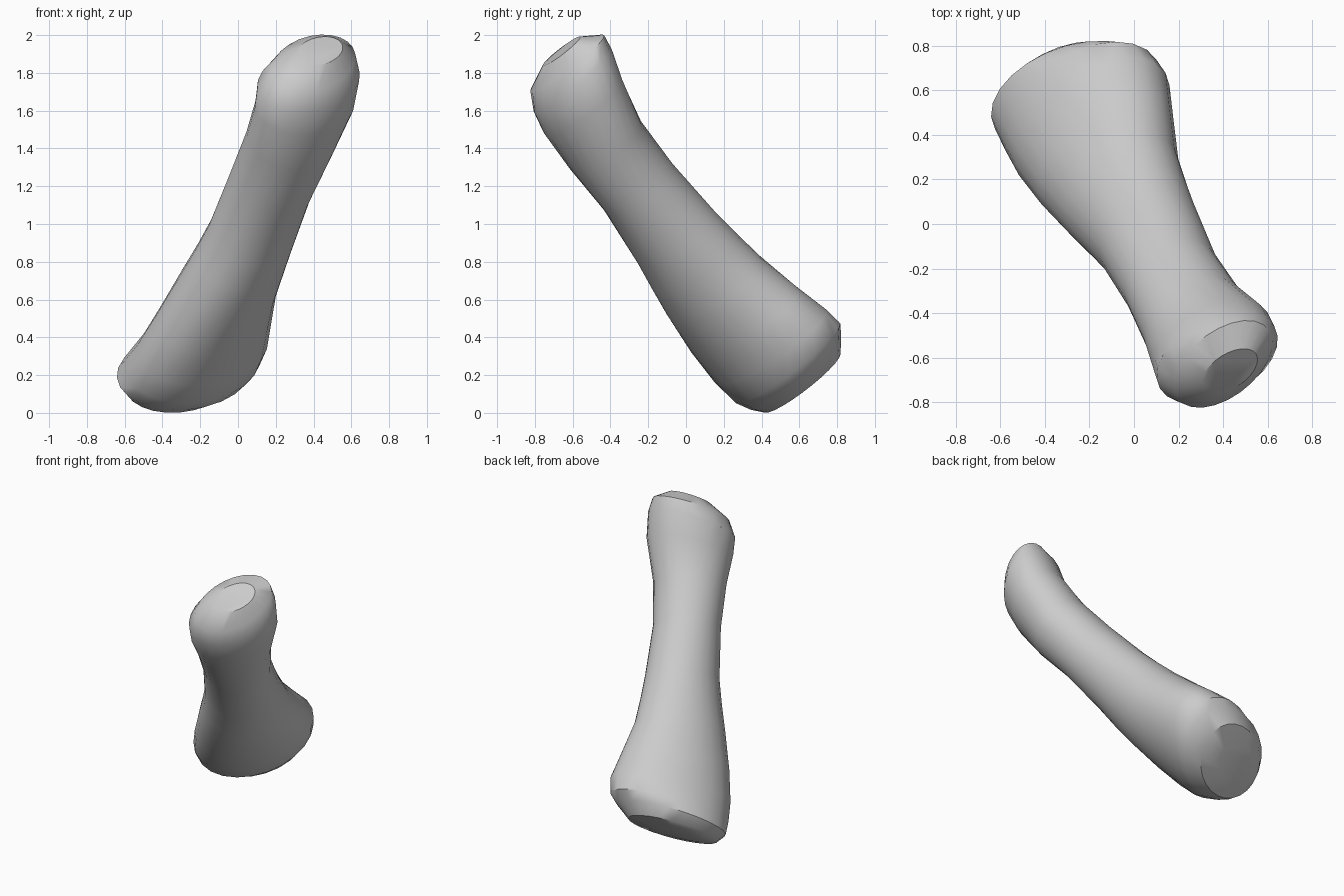
import bpy
import bmesh
import math
from mathutils import Vector

default_cube = bpy.data.objects.get("Cube")
if default_cube:
    bpy.data.objects.remove(default_cube, do_unlink=True)

SIDES = 24

# Frame of the slanted shaft: along its length, across it, and towards its upper back
along = Vector((0.334, -0.557, 0.76)).normalized()
across = Vector((0.857, 0.514, 0)).normalized()
upward = along.cross(across).normalized()
middle = Vector((0, 0, 0.995))

# Cross-sections: station, centre across, centre upward,
# half width, skew, half height, lengthwise tilt of the ring
SECTIONS = [
    # broad slanting base
    (-1.115, 0.0, 0.0, 0.17, 0.0, 0.12, 0.04),
    (-1.085, 0.04, -0.015, 0.3, 0.03, 0.225, 0.06),
    (-1.01, 0.055, -0.015, 0.37, 0.02, 0.285, 0.09),
    (-0.93, 0.07, -0.03, 0.395, 0.06, 0.302, 0.07),
    (-0.8, 0.07, -0.052, 0.4, 0.08, 0.285, 0.05),
    # narrowing shaft
    (-0.6, 0.05, -0.075, 0.36, 0.075, 0.272, 0.02),
    (-0.35, 0.03, -0.093, 0.3, 0.055, 0.258, 0.0),
    (-0.17, 0.03, -0.1, 0.27, 0.04, 0.245, 0.0),
    (0.0, 0.03, -0.102, 0.247, 0.025, 0.232, 0.0),
    (0.35, 0.015, -0.1, 0.227, 0.0, 0.218, 0.0),
    (0.65, 0.01, -0.108, 0.245, 0.005, 0.22, 0.0),
    # rounded head
    (0.9, 0.02, -0.084, 0.29, 0.035, 0.222, 0.04),
    (1.04, 0.012, -0.04, 0.292, 0.045, 0.232, 0.07),
    (1.135, 0.02, -0.01, 0.255, 0.07, 0.195, 0.05),
    (1.21, 0.03, 0.0, 0.14, 0.03, 0.1, 0.03),
]


def make_material(name, colour):
    material = bpy.data.materials.new(name)
    material.use_nodes = True
    material.diffuse_color = colour
    material.node_tree.nodes["Principled BSDF"].inputs["Base Color"].default_value = colour
    return material


def add_ring(bm, station, centre_across, centre_up, width, skew, height, tilt):
    """One skewed, tilted oval of vertices around the shaft."""
    centre = middle + along * station + across * centre_across + upward * centre_up
    ring = []
    for i in range(SIDES):
        angle = math.tau * i / SIDES
        side, rise = math.cos(angle), math.sin(angle)
        point = centre + across * (width * side) + along * (tilt * side)
        point += upward * (skew * side + height * rise)
        ring.append(bm.verts.new(point))
    return ring


# Loft the bone through its cross-sections and close both ends
bm = bmesh.new()
rings = [add_ring(bm, *section) for section in SECTIONS]
for lower, upper in zip(rings, rings[1:]):
    for i in range(SIDES):
        j = (i + 1) % SIDES
        bm.faces.new((lower[i], lower[j], upper[j], upper[i]))
bm.faces.new(list(reversed(rings[0])))
bm.faces.new(rings[-1])
bmesh.ops.recalc_face_normals(bm, faces=bm.faces)

mesh = bpy.data.meshes.new("bone")
bm.to_mesh(mesh)
bm.free()
bone = bpy.data.objects.new("bone", mesh)
bpy.context.collection.objects.link(bone)
mesh.materials.append(make_material("light grey", (0.6, 0.6, 0.6, 1)))

# Smooth shading that keeps the rims of the end faces crisp
bpy.ops.object.select_all(action="DESELECT")
bone.select_set(True)
bpy.context.view_layer.objects.active = bone
bpy.ops.object.shade_smooth_by_angle(angle=math.radians(35))
